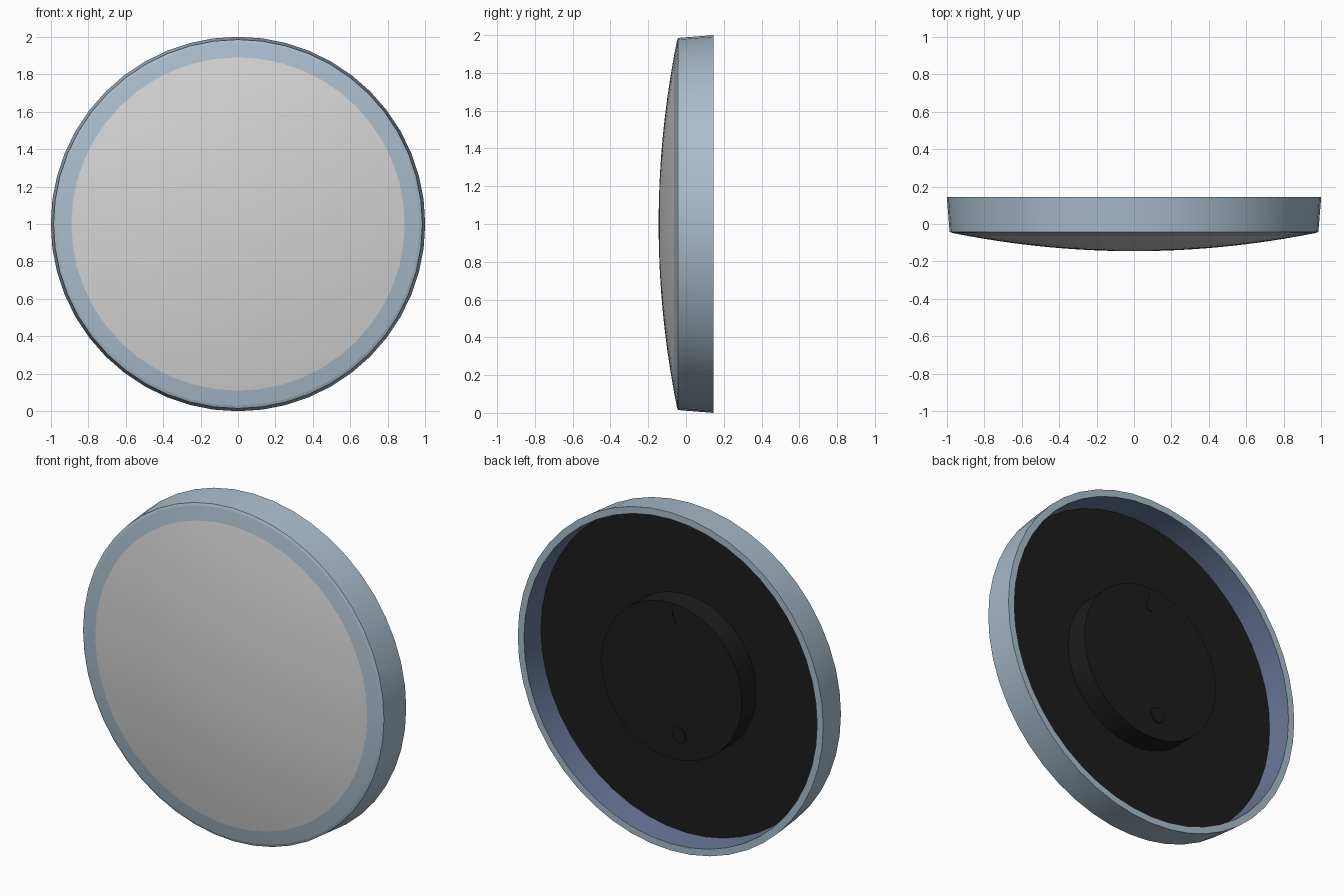
import bpy, bmesh, math
from mathutils import Matrix, Vector

cube = bpy.data.objects.get("Cube")
if cube:
    bpy.data.objects.remove(cube, do_unlink=True)

SEGMENTS = 48


def material(name, rgb):
    m = bpy.data.materials.new(name)
    m.use_nodes = True
    m.diffuse_color = (*rgb, 1)
    m.node_tree.nodes["Principled BSDF"].inputs["Base Color"].default_value = (*rgb, 1)
    return m


blue = material("pale_blue_metal", (0.40, 0.51, 0.60))
lining = material("slate_blue_lining", (0.14, 0.18, 0.31))
grey = material("light_grey_face", (0.66, 0.66, 0.66))
black = material("black_plastic", (0.012, 0.012, 0.012))


def finish(bm, name, mats, smooth=True):
    bmesh.ops.recalc_face_normals(bm, faces=bm.faces)
    mesh = bpy.data.meshes.new(name)
    bm.to_mesh(mesh)
    bm.free()
    for m in mats:
        mesh.materials.append(m)
    ob = bpy.data.objects.new(name, mesh)
    bpy.context.collection.objects.link(ob)
    if smooth:
        bpy.ops.object.select_all(action="DESELECT")
        bpy.context.view_layer.objects.active = ob
        ob.select_set(True)
        bpy.ops.object.shade_smooth_by_angle(angle=math.radians(30))
    return ob


def lathe(name, profile, mats, rule=None, segments=SEGMENTS, x=0, z=1):
    """Spin a (radius, y) profile about an axis parallel to y."""
    bm = bmesh.new()
    verts = [bm.verts.new((r, y, 0)) for r, y in profile]
    edges = [bm.edges.new(pair) for pair in zip(verts, verts[1:])]
    bmesh.ops.spin(bm, geom=verts + edges, cent=(0, 0, 0), axis=(0, 1, 0),
                   angle=math.tau, steps=segments)
    bmesh.ops.remove_doubles(bm, verts=bm.verts, dist=1e-5)
    bmesh.ops.dissolve_degenerate(bm, edges=bm.edges, dist=1e-5)
    if rule:
        for f in bm.faces:
            f.material_index = rule(f)
    bmesh.ops.translate(bm, verts=bm.verts, vec=(x, 0, z))
    return finish(bm, name, mats)


def radius(f):
    c = f.calc_center_median()
    return math.hypot(c.x, c.z)


def plate(name, outline, y, depth, mat):
    """Extrude an (x, z) outline along y."""
    bm = bmesh.new()
    face = bm.faces.new([bm.verts.new((px, y, pz)) for px, pz in outline])
    out = bmesh.ops.extrude_face_region(bm, geom=[face])
    moved = [v for v in out["geom"] if isinstance(v, bmesh.types.BMVert)]
    bmesh.ops.translate(bm, verts=moved, vec=(0, depth, 0))
    return finish(bm, name, [mat], smooth=False)


# Domed front: grey face inside a blue border
FACE_R, DOME_R = 0.89, 0.97
radii = [FACE_R * i / 12 for i in range(13)] + [0.93, DOME_R]
dome = [(r, -0.145 + 0.097 * (r / DOME_R) ** 2) for r in radii]
lathe("domed_face", dome, [grey, blue], lambda f: int(radius(f) > FACE_R))

# Tapered rim with a coloured inner wall
rim = [(DOME_R, -0.048), (0.985, -0.042), (1.0, 0.145), (0.96, 0.145), (0.95, 0.0)]
lathe("rim", rim, [blue, lining],
      lambda f: int(radius(f) < 0.965 and f.calc_center_median().y > 0))

# Recessed back panel and raised hub
lathe("back_panel", [(0, 0), (0.952, 0)], [black])
HUB_Y = 0.135
lathe("back_hub", [(0.46, 0), (0.46, HUB_Y), (0, HUB_Y)], [black])

# Teardrop hanging slot: round bottom narrowing to a tip
slot = [(0.028 * math.cos(a), 1.345 + 0.028 * math.sin(a))
        for a in [math.pi * (1 + i / 10) for i in range(11)]]
slot += [(0.01, 1.385), (0.008, 1.42), (-0.008, 1.42), (-0.01, 1.385)]
plate("hanging_slot", slot, HUB_Y - 0.002, 0.005, black)

# Slotted screw below it, with the driver groove as a diagonal bar
SX, SZ, SR = -0.05, 0.69, 0.045
lathe("screw_head", [(SR, HUB_Y - 0.002), (SR, HUB_Y + 0.006), (0, HUB_Y + 0.006)],
      [black], segments=20, x=SX, z=SZ)
turn = Matrix.Rotation(math.radians(40), 2)
bar = [turn @ Vector(p) for p in ((-0.042, -0.007), (0.042, -0.007), (0.042, 0.007), (-0.042, 0.007))]
plate("screw_groove", [(SX - p.x, SZ + p.y) for p in bar], HUB_Y + 0.005, 0.004, black)
